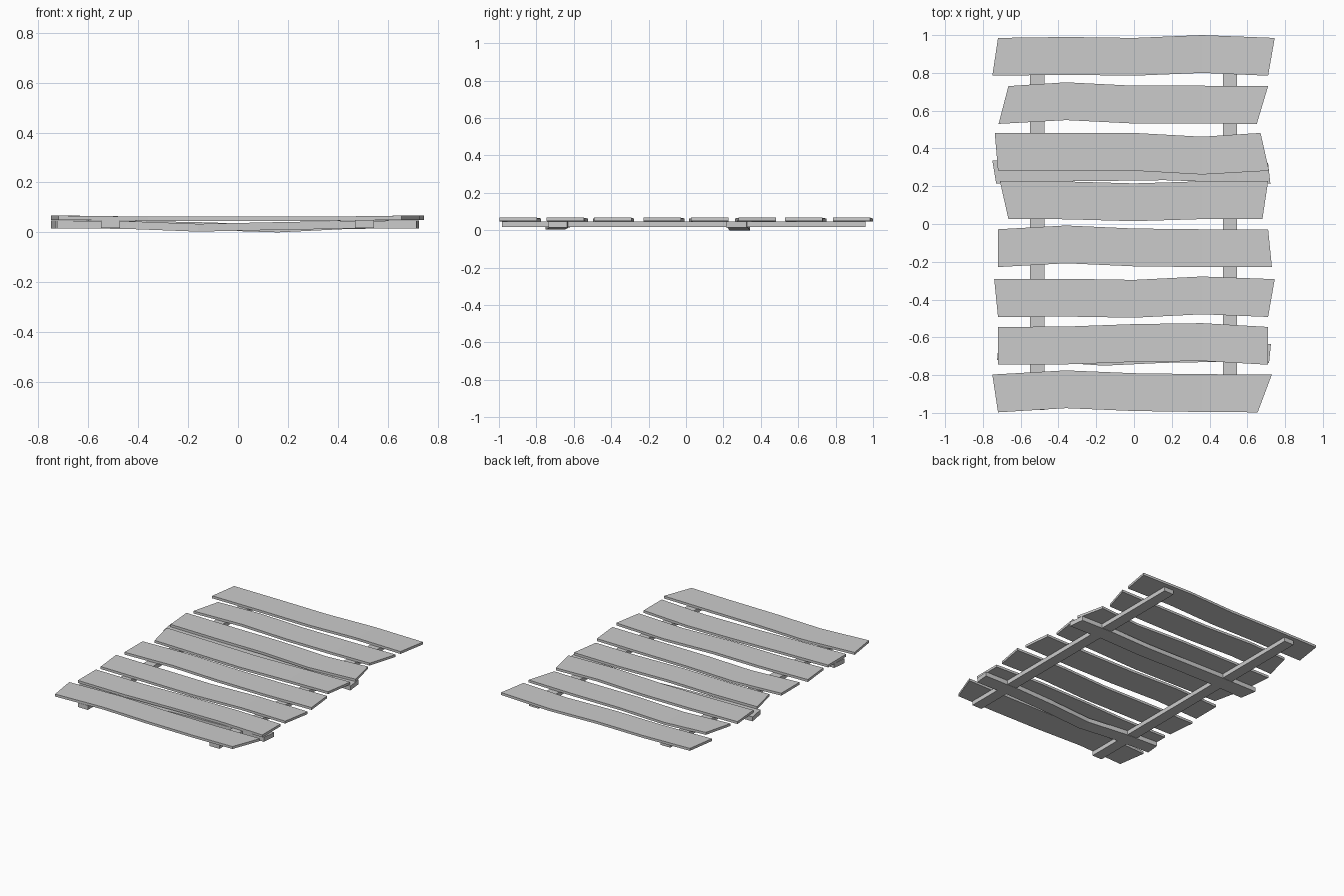
import bpy, bmesh


def board(name, stations):
    """Loft a rectangular section along x. Each station is
    (x_front, x_back, y_front, y_back, z_bottom, z_top)."""
    bm = bmesh.new()
    rings = []
    for xf, xb, yf, yb, z0, z1 in stations:
        rings.append([bm.verts.new(p) for p in
                      ((xf, yf, z0), (xb, yb, z0), (xb, yb, z1), (xf, yf, z1))])
    for a, b in zip(rings, rings[1:]):
        for i in range(4):
            j = (i + 1) % 4
            bm.faces.new((a[i], a[j], b[j], b[i]))
    bm.faces.new(rings[0])
    bm.faces.new(rings[-1])
    bmesh.ops.recalc_face_normals(bm, faces=bm.faces)
    mesh = bpy.data.meshes.new(name)
    bm.to_mesh(mesh)
    bm.free()
    obj = bpy.data.objects.new(name, mesh)
    bpy.context.collection.objects.link(obj)
    return obj


# Deck planks: end x (left front, left back, right front, right back),
# base y of the front edge, y wobble at x = -0.36, 0, 0.36
planks = [
    (-.72, -.75, .655, .73, -.997, (.022, .007, .002)),
    (-.72, -.72, .71, .71, -.745, (.002, .015, .02)),
    (-.72, -.74, .71, .745, -.492, (.002, -.004, .014)),
    (-.72, -.72, .73, .71, -.228, (.02, .004, 0)),
    (-.665, -.71, .68, .71, .027, (-.002, -.012, -.001)),
    (-.72, -.737, .715, .67, .282, (0, 0, -.02)),
    (-.717, -.665, .65, .71, .53, (.02, .002, .002)),
    (-.75, -.72, .71, .745, .785, (.005, 0, .015)),
]
WIDTH, THICK = .2, .017
for n, (lf, lb, rf, rb, y, wob) in enumerate(planks, 1):
    rows = [(lf, lb, 0, 0)]
    rows += [(x, x, w, -.004) for x, w in zip((-.36, 0, .36), wob)]
    rows += [(rf, rb, 0, 0)]
    board(f"deck_plank_{n}", [(xf, xb, y + w, y + w + WIDTH, .05 + s, .05 + s + THICK)
                              for xf, xb, w, s in rows])

# Long rails running front to back
for side, x in (("left", -.512), ("right", .508)):
    board(f"{side}_rail", [(x - .038, x - .038, -.985, .96, .017, .047),
                           (x + .038, x + .038, -.985, .96, .017, .047)])

# Sagging cross beams under the deck
board("front_cross_beam", [
    (-.725, -.715, -.72, -.62, .016, .047),
    (-.45, -.45, -.73, -.63, .014, .045),
    (-.16, -.16, -.75, -.65, .003, .034),
    (.16, .16, -.735, -.635, .01, .041),
    (.45, .45, -.73, -.63, .015, .046),
    (.715, .725, -.735, -.635, .016, .047)])
board("back_cross_beam", [
    (-.73, -.75, .215, .335, .016, .047),
    (-.45, -.45, .225, .335, .015, .046),
    (-.16, -.16, .228, .335, .01, .041),
    (.16, .16, .232, .342, 0, .031),
    (.45, .45, .222, .332, .014, .045),
    (.722, .71, .213, .323, .016, .047)])
